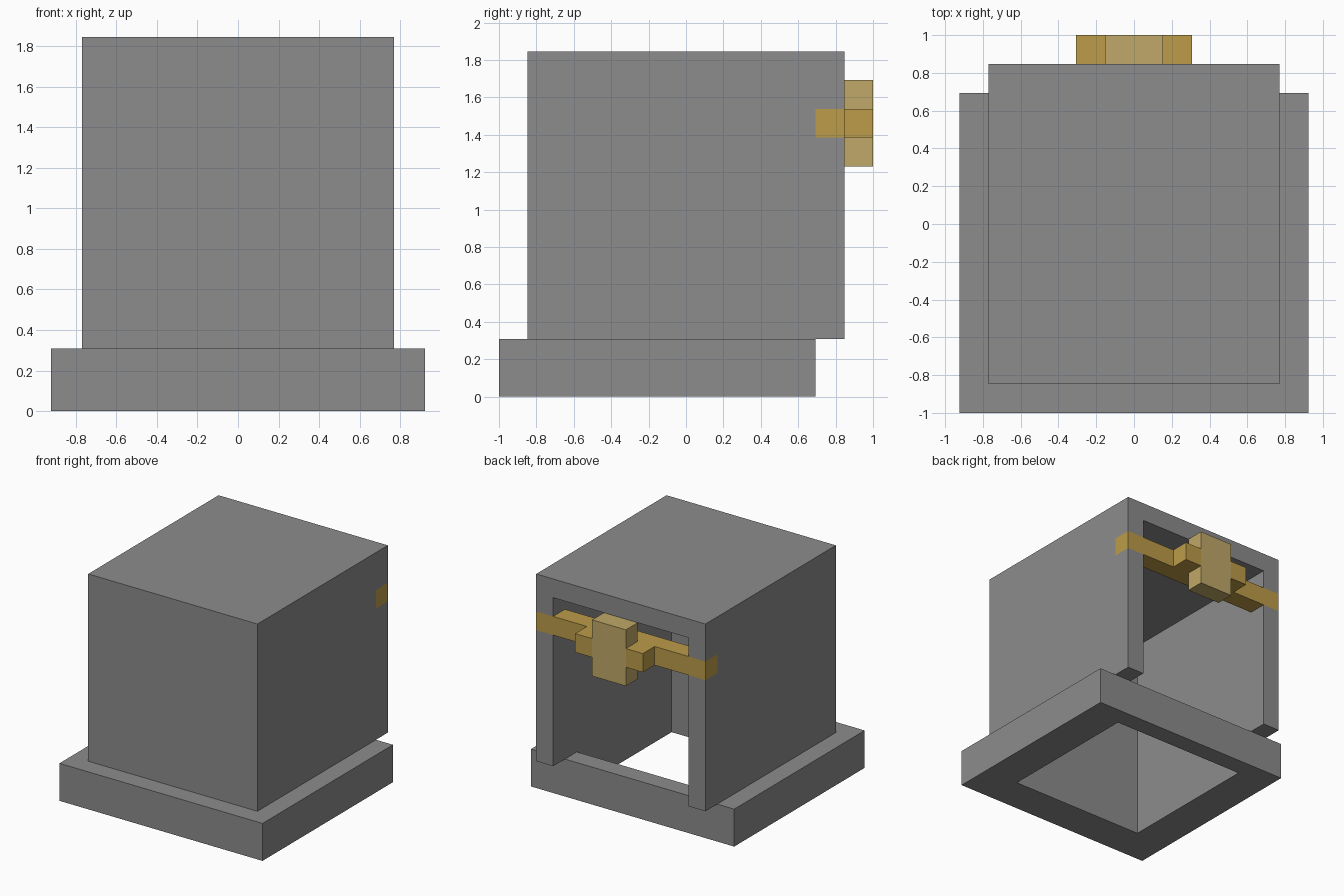
import bpy

# Remove the default cube
if "Cube" in bpy.data.objects:
    bpy.data.objects.remove(bpy.data.objects["Cube"], do_unlink=True)

U = 2 / 13  # one block of the blocky grid


def material(name, srgb):
    """Flat material from 0-255 display values, converted to linear."""
    col = [((c / 255 + 0.055) / 1.055) ** 2.4 for c in srgb] + [1]
    mat = bpy.data.materials.new(name)
    mat.use_nodes = True
    mat.diffuse_color = col
    mat.node_tree.nodes["Principled BSDF"].inputs["Base Color"].default_value = col
    return mat


def box(name, x, y, z, mat=None):
    """Box spanning the (min, max) ranges, given in blocks."""
    spans = (x, y, z)
    bpy.ops.mesh.primitive_cube_add(size=1, location=[(a + b) / 2 * U for a, b in spans])
    obj = bpy.context.object
    obj.name = obj.data.name = name
    obj.scale = [(b - a) * U for a, b in spans]
    bpy.ops.object.transform_apply(location=True, rotation=False, scale=True)
    if mat:
        obj.data.materials.append(mat)
    return obj


def cut(obj, name, x, y, z):
    """Subtract a hidden box from the object."""
    cutter = box(name, x, y, z)
    cutter.hide_render = True
    mod = obj.modifiers.new(name, "BOOLEAN")
    mod.operation = "DIFFERENCE"
    mod.solver = "EXACT"
    mod.object = cutter
    bpy.context.view_layer.objects.active = obj
    bpy.ops.object.modifier_apply(modifier=mod.name)
    bpy.data.objects.remove(cutter, do_unlink=True)


felt = material("grey felt", (140, 140, 140))
strap_gold = material("strap gold", (188, 156, 73))
pale_gold = material("pale buckle gold", (192, 168, 104))

# Brim: frame with a square opening
brim = box("brim", (-6, 6), (-6.5, 4.5), (0, 2), felt)
cut(brim, "brim_hole", (-4, 4), (-4.5, 3.5), (-1, 3))

# Crown: hollow shell open below and behind, notched for the strap
crown = box("crown", (-5, 5), (-5.5, 5.5), (2, 12), felt)
cut(crown, "crown_hollow", (-4, 4), (-4.5, 7), (1, 11))
cut(crown, "strap_notch", (-6, 6), (4.5, 7), (9, 10))

# Strap across the open back
box("strap", (-5, 5), (4.5, 5.5), (9, 10), strap_gold)

# Buckle: pale upright plate with a gold end on each side
box("buckle_plate", (-1, 1), (5.5, 6.5), (8, 11), pale_gold)
for side, x in (("right", (-2, -1)), ("left", (1, 2))):
    box(f"buckle_end_{side}", x, (5.5, 6.5), (9, 10), strap_gold)
